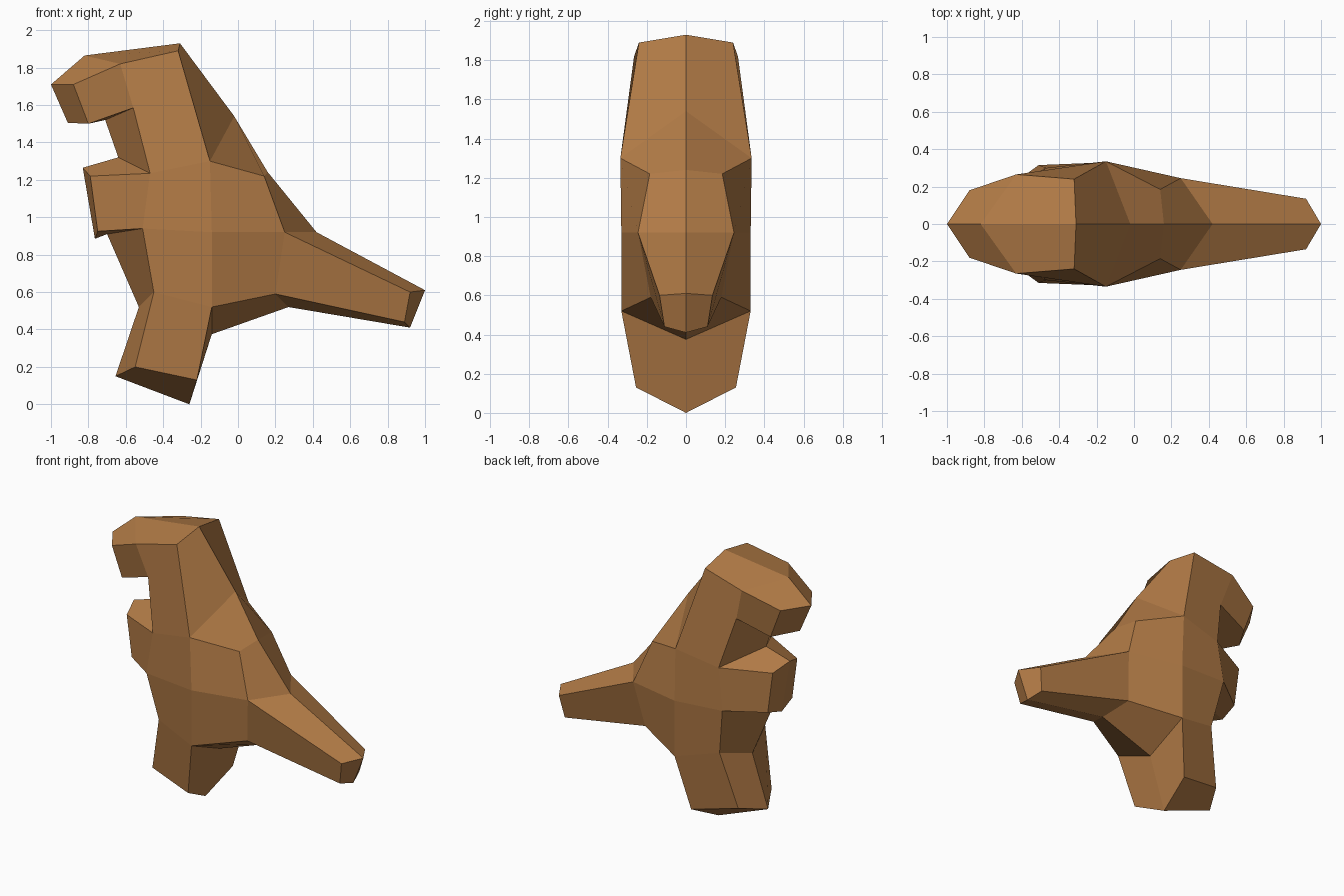
import bpy
import bmesh

default_cube = bpy.data.objects.get("Cube")
if default_cube:
    bpy.data.objects.remove(default_cube, do_unlink=True)

# One flat colour for the whole figure
clay = bpy.data.materials.new("warm_brown")
colour = (0.45, 0.2, 0.062, 1)
clay.diffuse_color = colour
clay.use_nodes = True
clay.node_tree.nodes["Principled BSDF"].inputs["Base Color"].default_value = colour

# Landmarks around the body: midline x, z, then flank x, z and half width
landmarks = {
    "crown":       (-.31, 1.93, -.32, 1.89, .24),
    "shoulder":    (-.02, 1.54, -.15, 1.3, .335),
    "upper_back":  (.16, 1.24, .14, 1.22, .185),
    "rump":        (.42, .92, .25, .92, .245),
    "tail_top":    (1, .61, .92, .6, .135),
    "tail_bottom": (.92, .41, .89, .44, .11),
    "tail_root":   (.27, .52, .2, .59, .18),
    "hip":         (-.14, .375, -.14, .52, .33),
    "heel":        (-.26, 0, -.22, .13, .255),
    "toe":         (-.655, .15, -.55, .2, .19),
    "knee":        (-.53, .52, -.45, .6, .26),
    "belly":       (-.7, .91, -.51, .94, .315),
    "paw_bottom":  (-.765, .885, -.75, .925, .14),
    "paw_top":     (-.83, 1.265, -.79, 1.22, .14),
    "chest":       (-.64, 1.32, -.47, 1.235, .3),
    "throat":      (-.71, 1.52, -.56, 1.585, .225),
    "chin":        (-.91, 1.505, -.8, 1.5, .18),
    "snout":       (-1, 1.71, -.88, 1.71, .18),
    "brow":        (-.82, 1.865, -.63, 1.82, .265),
}

# Flat panels that fill the flank, named by their corners
flank_panels = [
    "crown shoulder chest throat brow",
    "brow throat chin snout",
    "chest shoulder waist belly",
    "chest belly paw_bottom paw_top",
    "shoulder upper_back rump waist",
    "waist rump tail_root hip",
    "rump tail_top tail_bottom tail_root",
    "belly waist hip knee",
    "knee hip heel toe",
]

bm = bmesh.new()
middle, flank = {}, {}
for name, (mx, mz, fx, fz, width) in landmarks.items():
    middle[name] = bm.verts.new((mx, 0, mz))
    flank[name] = bm.verts.new((fx, -width, fz))
flank["waist"] = bm.verts.new((-.14, -.33, .92))

# Bevelled rim between the midline and the flank
names = list(landmarks)
for here, after in zip(names, names[1:] + names[:1]):
    bm.faces.new((middle[here], middle[after], flank[after], flank[here]))

# Flank panels, then the mirrored half
for panel in flank_panels:
    bm.faces.new([flank[corner] for corner in panel.split()])
half = bm.verts[:] + bm.edges[:] + bm.faces[:]
bmesh.ops.mirror(bm, geom=half, axis='Y', merge_dist=0.001)
bmesh.ops.remove_doubles(bm, verts=bm.verts[:], dist=0.001)
bmesh.ops.recalc_face_normals(bm, faces=bm.faces[:])

mesh = bpy.data.meshes.new("creature_body")
bm.to_mesh(mesh)
bm.free()
mesh.materials.append(clay)
body = bpy.data.objects.new("creature_body", mesh)
bpy.context.scene.collection.objects.link(body)
